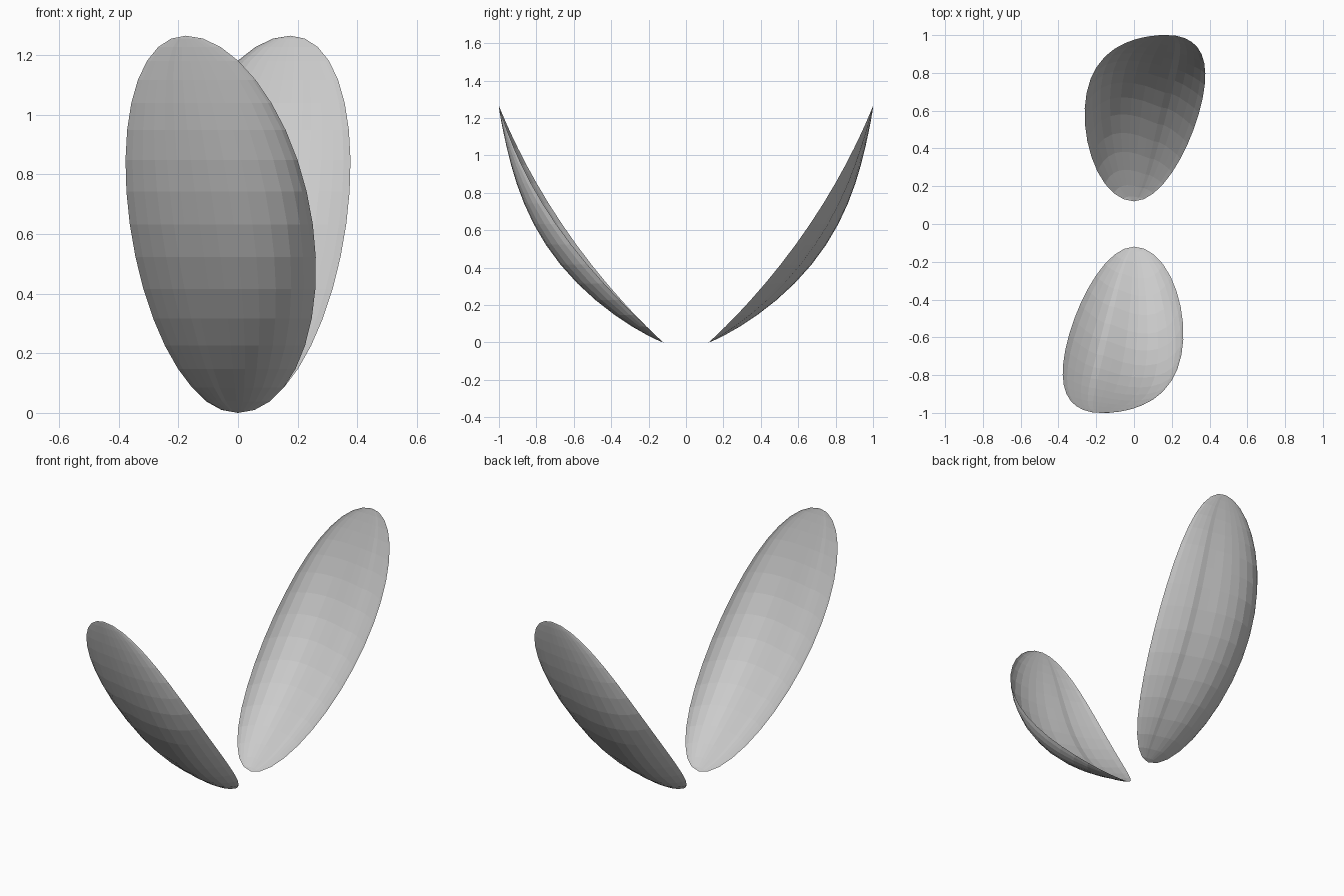
import bpy
import bmesh
import math

if "Cube" in bpy.data.objects:
    bpy.data.objects.remove(bpy.data.objects["Cube"])

ROWS, HEIGHT, HALF_WIDTH = 18, 1.265, 0.307

# Cross-section: (position from left rim to right rim, share of the cup depth)
SECTION = [(0, 0.13), (0.04, 0.27), (0.1, 0.42), (0.17, 0.57), (0.24, 0.68),
           (0.3, 0.71), (0.38, 0.8), (0.47, 0.9), (0.57, 0.97), (0.67, 1.0),
           (0.77, 0.99), (0.86, 0.92), (0.93, 0.79), (0.975, 0.64), (1, 0.5)]


def petal_point(theta, s, share):
    """Point on the cupped, leaning petal; theta runs from base to tip."""
    t = (1 - math.cos(theta)) / 2
    swell = math.sin(theta)
    centre = -0.105 * t - 0.07 * t * t + 0.014 * swell
    rim = -0.12 - 1.2 * t + 0.32 * t * t
    depth = (0.285 - 0.22 * t) * swell ** 1.6
    # The right rim curls inward more towards the base
    share -= (0.38 - 0.38 * t) * max(0, (s - 0.6) / 0.4) ** 2
    return (centre + (2 * s - 1) * HALF_WIDTH * swell,
            rim - depth * share, HEIGHT * t)


def make_petal(name, turn):
    bm = bmesh.new()
    base = bm.verts.new(petal_point(0, 0.5, 0))
    tip = bm.verts.new((-0.175, -1.0, HEIGHT))
    rows = [[bm.verts.new(petal_point(math.pi * i / ROWS, s, d)) for s, d in SECTION]
            for i in range(1, ROWS)]
    # Skin between rows, then fans at both ends
    for low, high in zip(rows, rows[1:]):
        for j in range(len(SECTION) - 1):
            bm.faces.new((low[j], low[j + 1], high[j + 1], high[j]))
    for j in range(len(SECTION) - 1):
        bm.faces.new((base, rows[0][j + 1], rows[0][j]))
        bm.faces.new((tip, rows[-1][j], rows[-1][j + 1]))
    bmesh.ops.recalc_face_normals(bm, faces=bm.faces)
    mesh = bpy.data.meshes.new(name)
    bm.to_mesh(mesh)
    bm.free()
    obj = bpy.data.objects.new(name, mesh)
    obj.rotation_euler.z = turn
    bpy.context.collection.objects.link(obj)


# Two identical petals, half a turn apart
make_petal("front_petal", 0)
make_petal("back_petal", math.pi)
